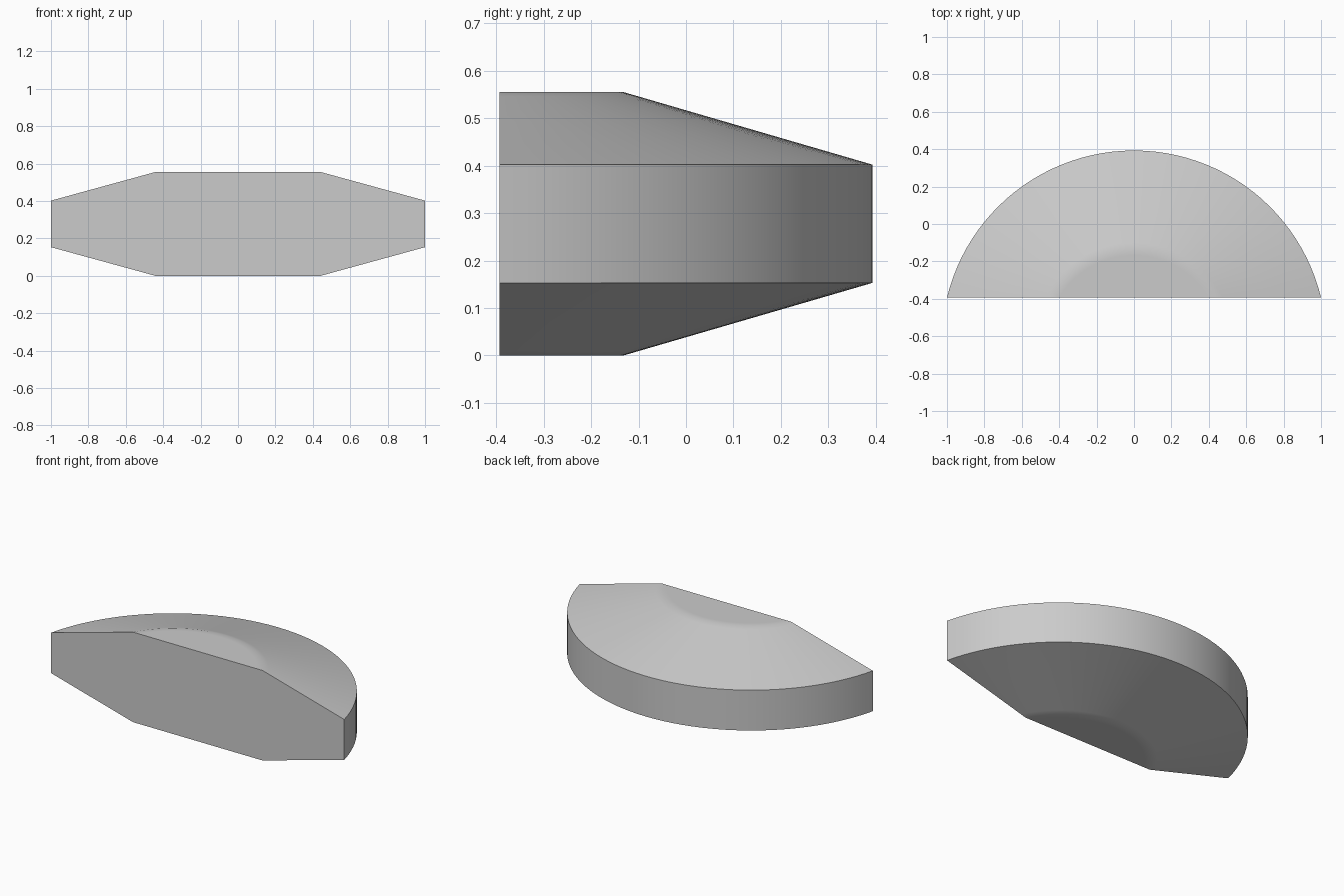
import bpy, bmesh, math
from mathutils import Vector

cube = bpy.data.objects.get("Cube")
if cube:
    bpy.data.objects.remove(cube, do_unlink=True)

FRONT, CENTRE = -0.393, -0.636   # flat front plane and centre of the arcs
SEGMENTS = 48

grey = bpy.data.materials.new("light_grey")
grey.use_nodes = True
grey.diffuse_color = (0.6, 0.6, 0.6, 1)
grey.node_tree.nodes["Principled BSDF"].inputs["Base Color"].default_value = (0.6, 0.6, 0.6, 1)


def arc(radius, z):
    """Arc from one end of the front plane to the other, bulging backwards."""
    half = math.acos((FRONT - CENTRE) / radius)
    angles = [half * (1 - 2 * i / SEGMENTS) for i in range(SEGMENTS + 1)]
    return [Vector((radius * math.sin(a), CENTRE + radius * math.cos(a), z)) for a in angles]


def blend(a, b, t):
    return [p.lerp(q, t) for p, q in zip(a, b)]


def half_rings(z_cap, z_rim):
    """Cap, cap border, narrow slope border and rim."""
    cap, rim = arc(0.504, z_cap), arc(1.029, z_rim)
    return [arc(0.47, z_cap), cap, blend(cap, rim, 0.06), rim]


# Bevelled half disc: rings lofted from the bottom cap to the top cap
rings = half_rings(0.0, 0.153) + half_rings(0.555, 0.402)[::-1]
bm = bmesh.new()
verts = [[bm.verts.new(p) for p in ring] for ring in rings]
for low, high in zip(verts, verts[1:]):
    for i in range(SEGMENTS):
        bm.faces.new((low[i], high[i], high[i + 1], low[i + 1]))

# Flat bottom, top and front
bm.faces.new(verts[0])
bm.faces.new(verts[-1][::-1])
bm.faces.new([r[0] for r in verts] + [r[-1] for r in reversed(verts)])
bmesh.ops.recalc_face_normals(bm, faces=bm.faces)

mesh = bpy.data.meshes.new("bevelled_half_disc")
bm.to_mesh(mesh)
bm.free()
mesh.materials.append(grey)
body = bpy.data.objects.new("bevelled_half_disc", mesh)
bpy.context.collection.objects.link(body)
bpy.ops.object.select_all(action='DESELECT')
bpy.context.view_layer.objects.active = body
body.select_set(True)
bpy.ops.object.shade_smooth_by_angle(angle=math.radians(30))
